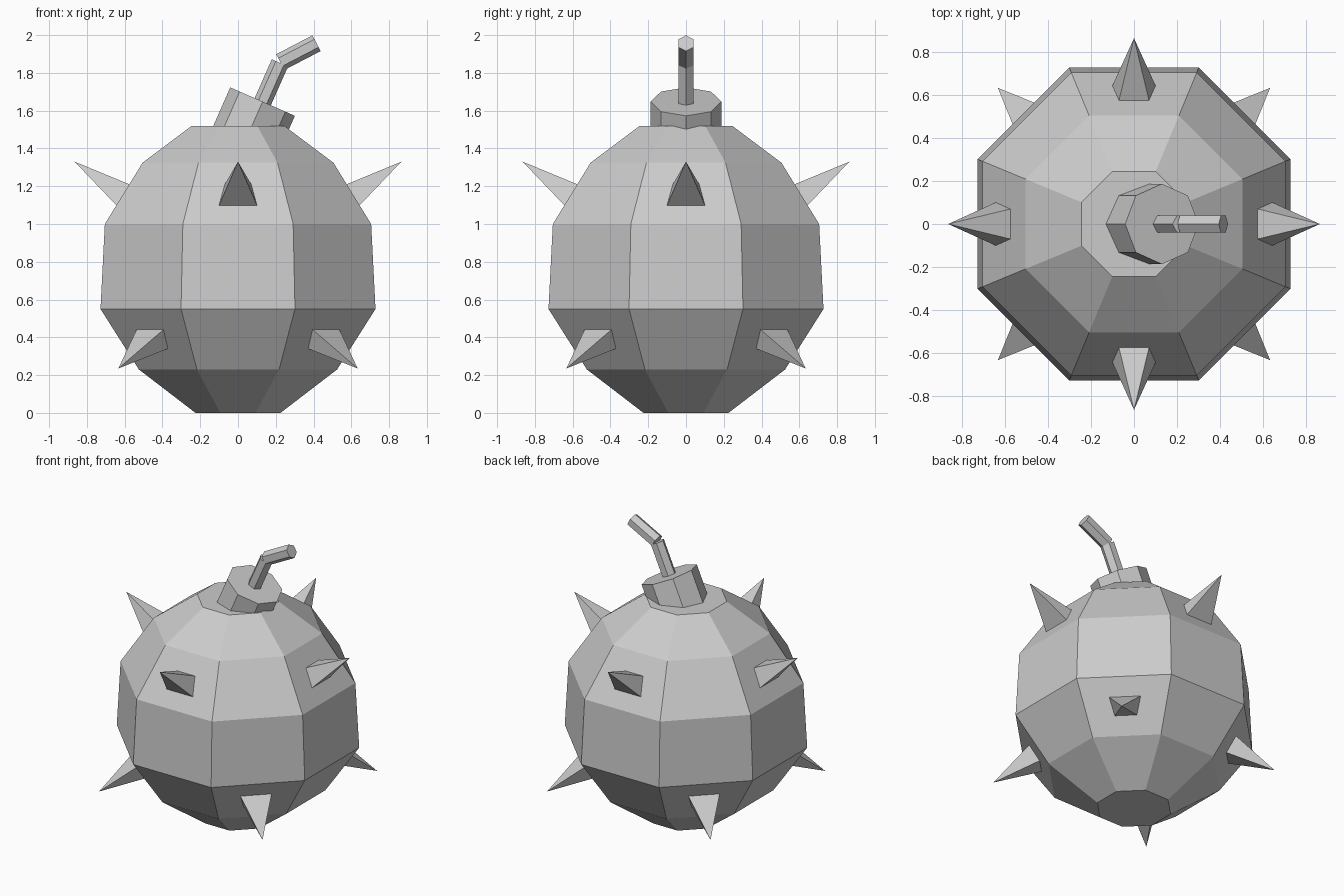
import bpy, bmesh, math
from mathutils import Vector

if "Cube" in bpy.data.objects:
    bpy.data.objects.remove(bpy.data.objects["Cube"])

grey = bpy.data.materials.new("plain grey")
grey.diffuse_color = (0.6, 0.6, 0.6, 1)
grey.use_nodes = True
grey.node_tree.nodes["Principled BSDF"].inputs["Base Color"].default_value = grey.diffuse_color


def make_object(name, bm):
    bmesh.ops.recalc_face_normals(bm, faces=bm.faces)
    mesh = bpy.data.meshes.new(name)
    bm.to_mesh(mesh)
    bm.free()
    mesh.materials.append(grey)
    obj = bpy.data.objects.new(name, mesh)
    bpy.context.collection.objects.link(obj)
    return obj


def loft(name, rings):
    """Bridge rings of points and cap both ends."""
    bm = bmesh.new()
    rows = [[bm.verts.new(p) for p in ring] for ring in rings]
    n = len(rows[0])
    for a, b in zip(rows, rows[1:]):
        for i in range(n):
            j = (i + 1) % n
            bm.faces.new((a[i], a[j], b[j], b[i]))
    bm.faces.new(rows[0][::-1])
    bm.faces.new(rows[-1])
    return make_object(name, bm)


def rod(name, start, end, radius, sides):
    """Prism between two points in the xz plane, with one corner in that plane."""
    start, end = Vector(start), Vector(end)
    axis = (end - start).normalized()
    u, v = Vector((axis.z, 0, -axis.x)), Vector((0, 1, 0))
    turns = [2 * math.pi * i / sides for i in range(sides)]
    offsets = [radius * (math.cos(t) * u + math.sin(t) * v) for t in turns]
    return loft(name, [[c + o for o in offsets] for c in (start, end)])


def spike(name, angle, tip, wide, narrow):
    """Four-sided spike; tip is (r, z), base edges are (r, z, half width)."""
    radial = Vector((math.cos(angle), math.sin(angle), 0))
    side = Vector((-math.sin(angle), math.cos(angle), 0))
    point = radial * tip[0] + Vector((0, 0, tip[1]))
    base = []
    for (r, z, w), signs in ((wide, (-1, 1)), (narrow, (1, -1))):
        for s in signs:
            p = radial * r + side * w * s + Vector((0, 0, z))
            base.append(point + (p - point) * 1.12)   # sink the base into the body
    bm = bmesh.new()
    top = bm.verts.new(point)
    corners = [bm.verts.new(p) for p in base]
    bm.faces.new(corners)
    for i in range(4):
        bm.faces.new((corners[i], corners[(i + 1) % 4], top))
    return make_object(name, bm)


# Eight-sided body, flat sides facing the axes: (apothem, height)
profile = [(0.225, 0), (0.525, 0.23), (0.728, 0.55),
           (0.705, 1.0), (0.505, 1.325), (0.245, 1.52)]
eighth = math.pi / 4
loft("body", [[(a / math.cos(eighth / 2) * math.cos((i + 0.5) * eighth),
                a / math.cos(eighth / 2) * math.sin((i + 0.5) * eighth), z)
               for i in range(8)] for a, z in profile])

# Upper spikes on the axes, lower spikes on the diagonals
for i in range(4):
    spike("upper_spike", i * math.pi / 2, (0.865, 1.33),
          (0.645, 1.10, 0.10), (0.575, 1.21, 0.07))
    spike("lower_spike", (i + 0.5) * math.pi / 2, (0.896, 0.235),
          (0.66, 0.44, 0.10), (0.595, 0.34, 0.07))

# Tilted cap and two-piece bent fuse
rod("cap", (0.01, 0, 1.375), (0.13, 0, 1.648), 0.187, 8)
rod("fuse_lower", (0.11, 0, 1.60), (0.222, 0, 1.853), 0.047, 6)
rod("fuse_upper", (0.224, 0, 1.857), (0.416, 0, 1.957), 0.047, 6)
